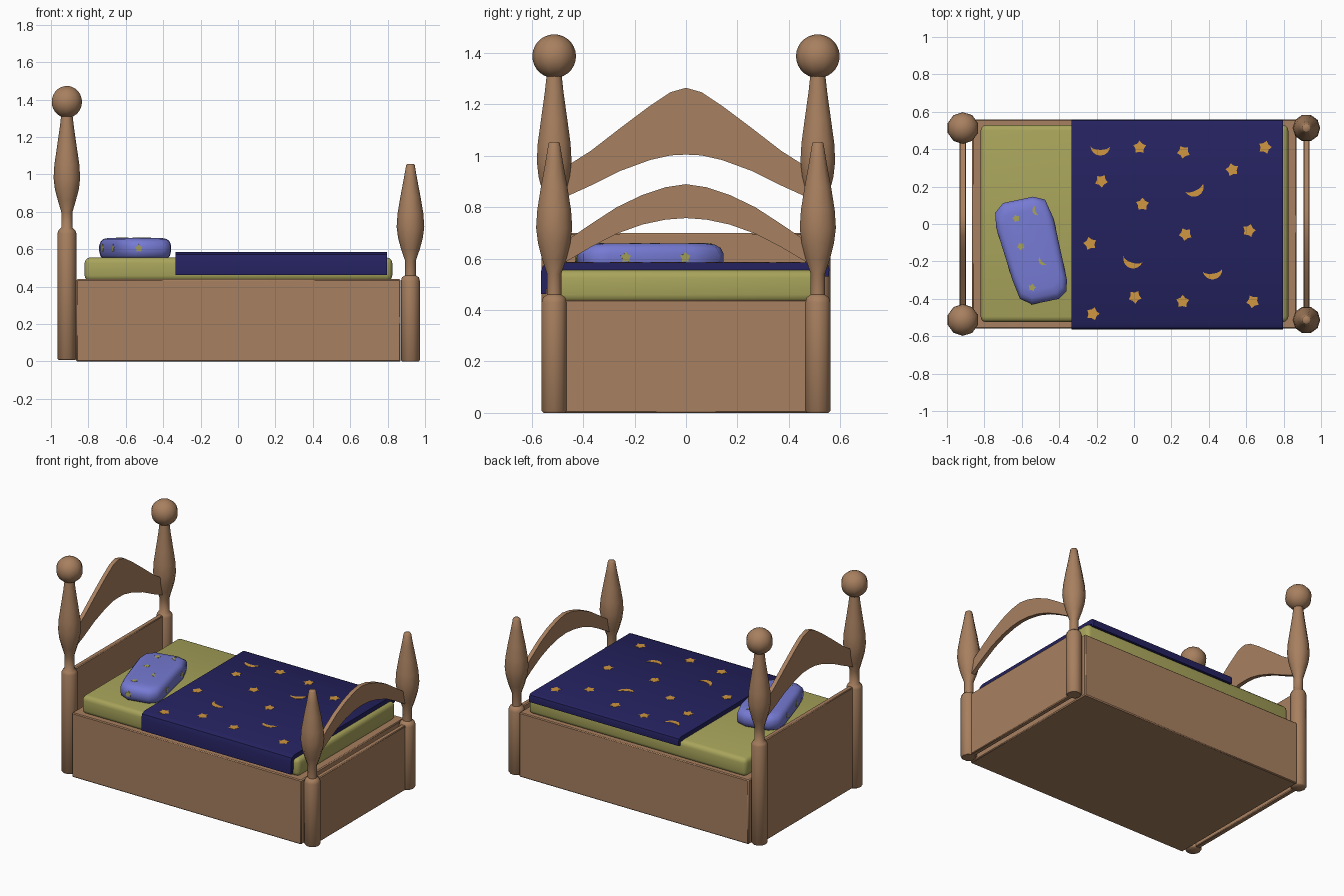
import bpy, bmesh, math
from mathutils import Matrix, Vector

if "Cube" in bpy.data.objects:
    bpy.data.objects.remove(bpy.data.objects["Cube"])


def mat(name, rgb):
    m = bpy.data.materials.new(name)
    m.diffuse_color = (*rgb, 1)
    m.use_nodes = True
    m.node_tree.nodes["Principled BSDF"].inputs["Base Color"].default_value = m.diffuse_color
    return m


WOOD = mat("warm wood", (0.39, 0.215, 0.115))
OLIVE = mat("olive sheet", (0.39, 0.37, 0.105))
NAVY = mat("navy blanket", (0.018, 0.016, 0.115))
BLUE = mat("periwinkle pillow", (0.18, 0.195, 0.65))
GOLD = mat("gold print", (0.63, 0.31, 0.05))


def finish(name, bm, material, smooth=40):
    bmesh.ops.recalc_face_normals(bm, faces=bm.faces)
    me = bpy.data.meshes.new(name)
    bm.to_mesh(me)
    bm.free()
    me.materials.append(material)
    if smooth:
        for p in me.polygons:
            p.use_smooth = True
        me.set_sharp_from_angle(angle=math.radians(smooth))
    ob = bpy.data.objects.new(name, me)
    bpy.context.collection.objects.link(ob)
    return ob


def skin(name, rings, material, smooth=40):
    """Joins equal closed rings of points and caps both ends."""
    bm = bmesh.new()
    vs = [[bm.verts.new(p) for p in r] for r in rings]
    n = len(vs[0])
    for a, b in zip(vs, vs[1:]):
        for i in range(n):
            j = (i + 1) % n
            bm.faces.new((a[i], a[j], b[j], b[i]))
    bm.faces.new(vs[0])
    bm.faces.new(vs[-1])
    return finish(name, bm, material, smooth)


def lathe(name, x, y, prof, sides=10):
    rings = [[(x + r * math.cos(math.tau * i / sides), y + r * math.sin(math.tau * i / sides), z)
              for i in range(sides)] for r, z in prof]
    return skin(name, rings, WOOD, 50)


def box(name, lo, hi, material, bevel=0.0, segs=1):
    bm = bmesh.new()
    bmesh.ops.create_cube(bm, size=1)
    for v in bm.verts:
        v.co = [(a + b) / 2 + c * (b - a) for a, b, c in zip(lo, hi, v.co)]
    if bevel:
        bmesh.ops.bevel(bm, geom=bm.edges[:], offset=bevel, segments=segs, profile=0.5, affect='EDGES')
    return finish(name, bm, material)


def extrude_x(name, prof, x0, x1, material):
    return skin(name, [[(x, y, z) for y, z in prof] for x in (x0, x1)], material)


def arch(name, x, outer, inner):
    """Mirrored arched board standing across the bed, built as one quad strip."""
    def full(h):
        return [(-y, z) for y, z in h[:0:-1]] + h
    o, i = full(outer), full(inner)
    rings = [[(x - .014, a[0], a[1]), (x + .014, a[0], a[1]),
              (x + .014, b[0], b[1]), (x - .014, b[0], b[1])] for a, b in zip(o, i)]
    return skin(name, rings, WOOD)


# box base and thin end panels
box("bed_base", (-.865, -.56, 0), (.87, .56, .44), WOOD, .006)
box("headboard_panel", (-.932, -.5, .01), (-.898, .5, .70), WOOD, .005)
box("footboard_panel", (.905, -.5, .0), (.939, .5, .44), WOOD, .005)

# turned posts
HEAD = [(.044, .008), (.051, .015), (.051, .685), (.045, .70), (.03, .715), (.03, .80), (.048, .86),
        (.064, .92), (.071, .98), (.067, 1.05), (.054, 1.14), (.038, 1.25), (.029, 1.33)]
FOOT = [(.044, 0), (.051, .008), (.051, .43), (.045, .45), (.029, .46), (.029, .54), (.05, .60),
        (.066, .66), (.074, .72), (.069, .79), (.054, .88), (.035, .98), (.023, 1.05), (.018, 1.055)]
for s, side in ((-1, "front"), (1, "back")):
    y = s * .513
    lathe(side + "_head_post", -.915, y, HEAD)
    lathe(side + "_foot_post", .922, y, FOOT)
    bm = bmesh.new()
    bmesh.ops.create_uvsphere(bm, u_segments=10, v_segments=14, radius=.085,
                              matrix=Matrix.Translation((-.915, y, 1.388)))
    finish(side + "_post_ball", bm, WOOD, 60)

# arched boards
arch("head_arch", -.915,
     [(0, 1.265), (.06, 1.248), (.14, 1.195), (.26, 1.105), (.37, 1.02), (.48, .95)],
     [(0, 1.005), (.06, 1.002), (.14, .984), (.26, .94), (.37, .885), (.48, .835)])
arch("foot_arch", .922,
     [(0, .89), (.08, .878), (.17, .848), (.27, .80), (.37, .735), (.48, .66)],
     [(0, .758), (.08, .752), (.17, .733), (.27, .697), (.37, .645), (.48, .58)])

# mattress
box("mattress", (-.82, -.525, .43), (.825, .53, .556), OLIVE, .03, 3)

# blanket draped further over the front side
extrude_x("blanket", [(-.565, .462), (-.565, .55), (-.557, .572), (-.53, .585), (.535, .585), (.553, .577),
                      (.558, .56), (.556, .53), (.538, .53), (.535, .552), (-.525, .556),
                      (-.538, .546), (-.543, .462)], -.335, .797, NAVY)

# pillow: rounded outline swept through scaled rings
OUT = [(-.742, .06), (-.70, .112), (-.54, .146), (-.475, .13), (-.43, .03), (-.358, -.30),
       (-.362, -.36), (-.40, -.40), (-.545, -.43), (-.61, -.40), (-.65, -.30), (-.737, -.02)]
C = Vector((-.55, -.14))
skin("pillow", [[(*(C + (Vector(p) - C) * s), z) for p in OUT] for s, z in
                ((.9, .55), (.97, .565), (1, .59), (1, .62), (.96, .642), (.88, .655), (.75, .66))],
     BLUE, 60)


# printed stars and moons as thin plates
def star_shape(r, rot):
    return [((r if k % 2 == 0 else r * .66) * math.cos(rot + k * math.pi / 5),
             (r if k % 2 == 0 else r * .66) * math.sin(rot + k * math.pi / 5)) for k in range(10)]


def moon_shape(r, rot):
    pts = []
    for depth, order in ((1, range(9)), (.42, range(7, 0, -1))):
        for k in order:
            a = math.pi + k * math.pi / 8
            x, y = r * math.cos(a), r * depth * math.sin(a) + r * .35
            pts.append((x * math.cos(rot) - y * math.sin(rot), x * math.sin(rot) + y * math.cos(rot)))
    return pts


def plate(name, shape, loc, material, frame=None):
    m = Matrix.Translation(loc) @ (frame or Matrix.Identity(4))
    return skin(name, [[m @ Vector((x, y, h)) for x, y in shape] for h in (-.002, .0015)], material, 0)


STARS = [(.03, .41), (.265, .385), (.70, .41), (.525, .29), (-.175, .23), (.045, .105), (.275, -.055),
         (.615, -.035), (-.235, -.105), (.005, -.39), (.26, -.415), (.635, -.415), (-.22, -.48)]
MOONS = [(-.18, .40, 0), (.328, .182, .45), (-.01, -.203, -.3), (.422, -.262, .15)]
for k, (x, y) in enumerate(STARS):
    plate("blanket_star", star_shape(.036, .3 + k * .5), (x, y, .585), GOLD)
for x, y, r in MOONS:
    plate("blanket_moon", moon_shape(.053, r), (x, y, .585), GOLD)

for x, y in ((-.63, .03), (-.605, -.12), (-.545, -.34)):
    plate("pillow_star", star_shape(.021, x * 9), (x, y, .66), OLIVE)
for x, y, r in ((-.525, .07, -1.2), (-.49, -.20, -.8)):
    plate("pillow_moon", moon_shape(.027, r), (x, y, .66), OLIVE)

# prints on the pillow's upright sides, placed along outline edges
for a, b, t in ((4, 5, .1), (4, 5, .8), (7, 8, .9), (10, 11, .2), (10, 11, .85)):
    p, q = Vector(OUT[a]), Vector(OUT[b])
    e = (q - p).normalized()
    n = Vector((e.y, -e.x))
    if n.dot((p + q) / 2 - C) < 0:
        n, e = -n, -e
    frame = Matrix(((e.x, 0, n.x), (e.y, 0, n.y), (0, 1, 0))).to_4x4()
    plate("pillow_side_star", star_shape(.022, 1.57), (*p.lerp(q, t), .605), OLIVE, frame)
